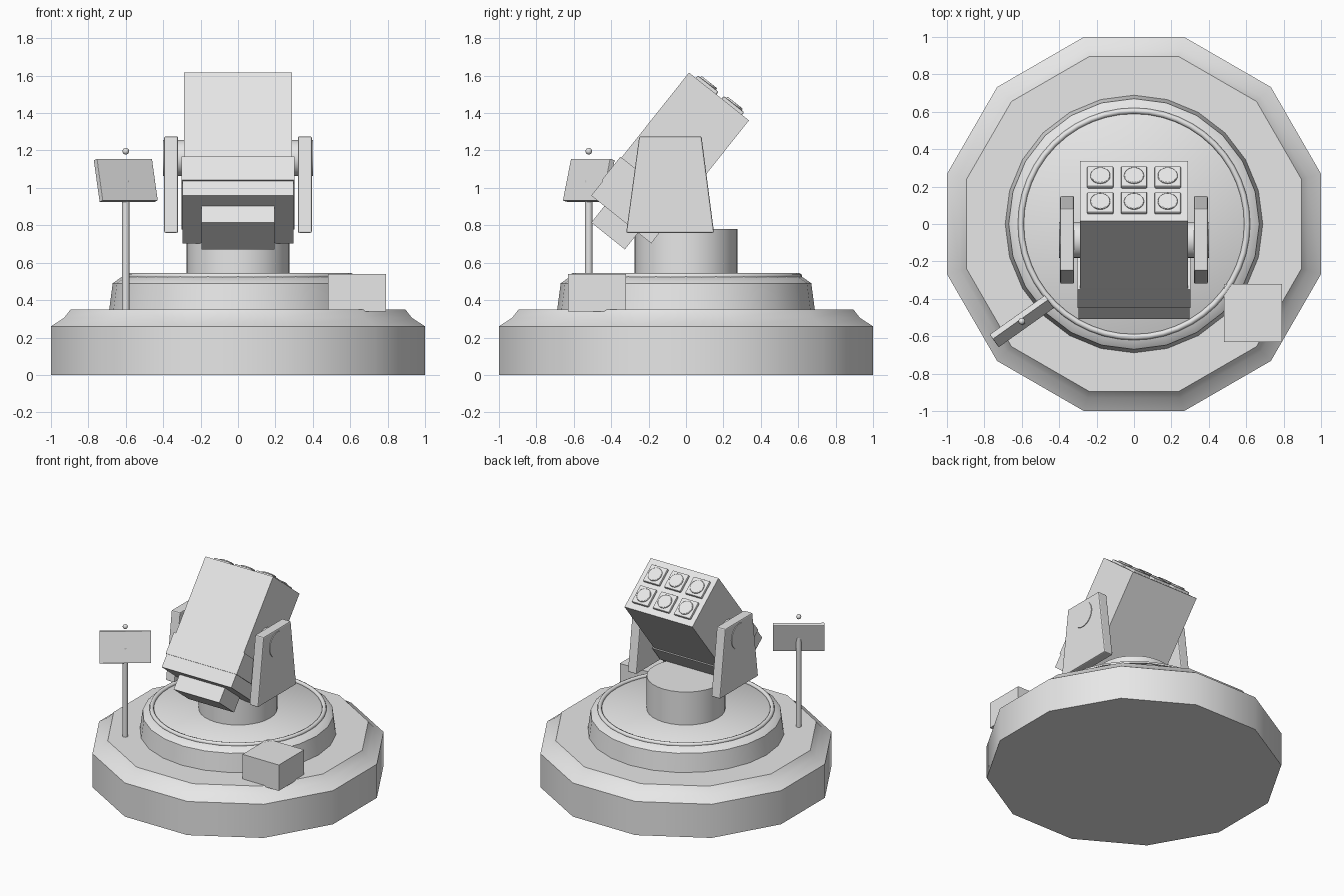
import bpy, bmesh, math
from mathutils import Matrix, Vector

if "Cube" in bpy.data.objects:
    bpy.data.objects.remove(bpy.data.objects["Cube"])

grey = bpy.data.materials.new("plain grey")
grey.use_nodes = True
GREY = (0.8, 0.8, 0.8, 1)
grey.diffuse_color = GREY
grey.node_tree.nodes["Principled BSDF"].inputs["Base Color"].default_value = GREY


def finish(bm, name, matrix=None, smooth=None, bevel=0):
    bmesh.ops.recalc_face_normals(bm, faces=bm.faces)
    mesh = bpy.data.meshes.new(name)
    bm.to_mesh(mesh)
    bm.free()
    mesh.materials.append(grey)
    ob = bpy.data.objects.new(name, mesh)
    bpy.context.collection.objects.link(ob)
    if matrix:
        ob.matrix_world = matrix
    if bevel:
        mod = ob.modifiers.new("soft edges", "BEVEL")
        mod.width = bevel
        mod.segments = 2
    if smooth:
        bpy.ops.object.select_all(action="DESELECT")
        ob.select_set(True)
        bpy.context.view_layer.objects.active = ob
        bpy.ops.object.shade_smooth_by_angle(angle=math.radians(smooth))
    return ob


def lathe(name, profile, sides, offset=0.0, smooth=40):
    """Solid of revolution with capped ends from (radius, z) points."""
    bm = bmesh.new()
    rings = []
    for r, z in profile:
        angles = [math.tau * (i + offset) / sides for i in range(sides)]
        rings.append([bm.verts.new((r * math.cos(a), r * math.sin(a), z)) for a in angles])
    for low, high in zip(rings, rings[1:]):
        for i in range(sides):
            j = (i + 1) % sides
            bm.faces.new((low[i], low[j], high[j], high[i]))
    bm.faces.new(rings[0])
    bm.faces.new(rings[-1])
    return finish(bm, name, smooth=smooth)


def box(name, low, high, matrix=None, bevel=0):
    low, high = Vector(low), Vector(high)
    bm = bmesh.new()
    bmesh.ops.create_cube(bm, size=1)
    bmesh.ops.scale(bm, vec=high - low, verts=bm.verts)
    bmesh.ops.translate(bm, vec=(low + high) / 2, verts=bm.verts)
    return finish(bm, name, matrix, bevel=bevel)


def cylinder(name, radius, length, matrix, sides=24, bevel=0):
    bm = bmesh.new()
    bmesh.ops.create_cone(bm, cap_ends=True, segments=sides, radius1=radius,
                          radius2=radius, depth=length)
    return finish(bm, name, matrix, smooth=40, bevel=bevel)


# Twelve-sided plinth, turntable and pedestal
flat = 1 / math.cos(math.pi / 12)
plinth = [(1, 0), (1, 0.26), (0.93, 0.305), (0.895, 0.35)]
lathe("base_plinth", [(r * flat, z) for r, z in plinth], 12, 0.5)
lathe("turntable", [(0.69, 0.34), (0.67, 0.49), (0.62, 0.525)], 24)
lathe("pedestal", [(0.275, 0.5), (0.275, 0.78)], 32)

# Rounded rail around the turntable
bpy.ops.mesh.primitive_torus_add(location=(0, 0, 0.528), major_radius=0.605, minor_radius=0.016,
                                 major_segments=48, minor_segments=8)
rail = bpy.context.object
rail.name = "turntable_rail"
rail.data.materials.append(grey)
bpy.ops.object.shade_smooth_by_angle(angle=math.radians(60))

# Tapered support arms on both sides, joined by the pivot axle
pivot = Vector((0, -0.085, 1.16))
arm_outline = [(-0.32, 0.76), (0.15, 0.76), (0.083, 1.275), (-0.25, 1.275)]
for side, label in ((1, "left"), (-1, "right")):
    bm = bmesh.new()
    face = bm.faces.new([bm.verts.new((side * 0.32, y, z)) for y, z in arm_outline])
    out = bmesh.ops.extrude_face_region(bm, geom=[face])
    moved = [v for v in out["geom"] if isinstance(v, bmesh.types.BMVert)]
    bmesh.ops.translate(bm, vec=(side * 0.075, 0, 0), verts=moved)
    finish(bm, label + "_support_arm", bevel=0.008)
cylinder("pivot_axle", 0.097, 0.8, Matrix.Translation(pivot) @ Matrix.Rotation(math.pi / 2, 4, "Y"))

# Tilted launcher: local y runs along the barrel, local z across it
tilt = Matrix.Translation(pivot) @ Matrix.Rotation(math.radians(51.5), 4, "X")
box("launcher_body", (-0.29, -0.4, -0.205), (0.29, 0.42, 0.205), tilt)
box("launcher_rear", (-0.297, -0.42, -0.205), (0.297, -0.3, 0.205), tilt)
box("launcher_band", (-0.303, -0.32, -0.212), (0.303, -0.16, 0.212), tilt)
box("rear_block", (-0.195, -0.533, -0.115), (0.195, -0.4, 0.115), tilt)

# Six square hatches with round caps on the muzzle end
for row in (-0.088, 0.088):
    for col in (-0.18, 0, 0.18):
        box("tube_hatch", (col - 0.07, 0.41, row - 0.07), (col + 0.07, 0.438, row + 0.07),
            tilt, bevel=0.007)
        spot = Matrix.Translation((col, 0.435, row)) @ Matrix.Rotation(math.pi / 2, 4, "X")
        cylinder("tube_cap", 0.053, 0.026, tilt @ spot, bevel=0.004)

# Leaning panel on a post with a small ball above
post = Vector((-0.6, -0.52, 0))
cylinder("panel_post", 0.02, 0.7, Matrix.Translation(post + Vector((0, 0, 0.69))), 12)
lean = (Matrix.Translation(post + Vector((0, 0, 1.04))) @ Matrix.Rotation(math.radians(35.4), 4, "Z")
        @ Matrix.Rotation(math.radians(-13.5), 4, "X"))
box("sensor_panel", (-0.181, -0.016, -0.115), (0.181, 0.016, 0.115), lean, bevel=0.003)
bm = bmesh.new()
bmesh.ops.create_uvsphere(bm, u_segments=12, v_segments=8, radius=0.018)
finish(bm, "panel_ball", Matrix.Translation(post + Vector((0, 0, 1.196))), smooth=60)

# Equipment box on the plinth edge
box("equipment_box", (0.48, -0.63, 0.34), (0.79, -0.32, 0.54))
